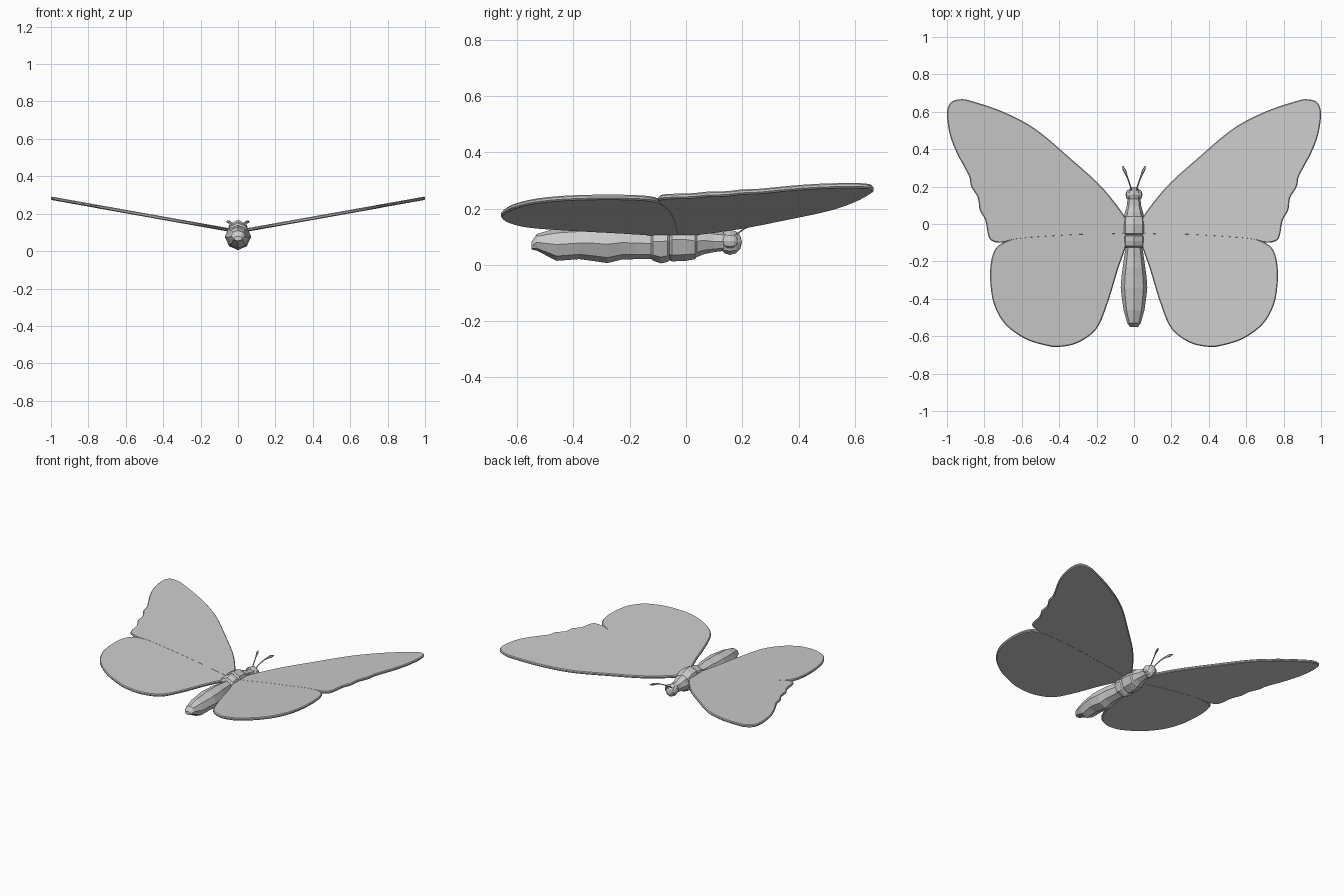
import bpy
import bmesh
import math
from mathutils import Matrix, Vector

if "Cube" in bpy.data.objects:
    bpy.data.objects.remove(bpy.data.objects["Cube"], do_unlink=True)

grey = bpy.data.materials.new("plain grey")
grey.use_nodes = True
grey.diffuse_color = (0.6, 0.6, 0.6, 1)
grey.node_tree.nodes["Principled BSDF"].inputs["Base Color"].default_value = (0.6, 0.6, 0.6, 1)


def finish(name, bm, smooth=False):
    """Turn a bmesh into a named, coloured object."""
    bmesh.ops.recalc_face_normals(bm, faces=bm.faces[:])
    mesh = bpy.data.meshes.new(name)
    bm.to_mesh(mesh)
    bm.free()
    mesh.materials.append(grey)
    obj = bpy.data.objects.new(name, mesh)
    bpy.context.collection.objects.link(obj)
    if smooth:
        bpy.ops.object.select_all(action="DESELECT")
        obj.select_set(True)
        bpy.context.view_layer.objects.active = obj
        bpy.ops.object.shade_smooth_by_angle(angle=math.radians(40))
    return obj


def loft(bm, rings):
    """Skin equal rings of points and cap both ends."""
    loops = [[bm.verts.new(p) for p in ring] for ring in rings]
    for a, b in zip(loops, loops[1:]):
        for i in range(len(a)):
            j = (i + 1) % len(a)
            bm.faces.new((a[i], a[j], b[j], b[i]))
    bm.faces.new(loops[0])
    bm.faces.new(loops[-1])


def body_part(name, sections, sides=8):
    """Faceted body segment from sections of (y, half width, bottom, top)."""
    rings = []
    for y, width, low, high in sections:
        mid, tall = (low + high) / 2, (high - low) / 2
        angles = [math.tau * i / sides for i in range(sides)]
        rings.append([(width * math.cos(a), y, mid + tall * math.sin(a)) for a in angles])
    bm = bmesh.new()
    loft(bm, rings)
    finish(name, bm)


def smooth_outline(points, steps=5):
    """Closed Catmull-Rom curve through the points."""
    pts = [Vector(p) for p in points]
    out = []
    for i in range(len(pts)):
        a, b, c, d = (pts[(i + k) % len(pts)] for k in (-1, 0, 1, 2))
        for s in range(steps):
            t = s / steps
            out.append(0.5 * (2 * b + (c - a) * t + (2 * a - 5 * b + 4 * c - d) * t ** 2
                              + (3 * b - a - 3 * c + d) * t ** 3))
    return out


def wing(name, points, side, lift):
    """Thin plate with a chamfered rim, rising away from the body."""
    outline = smooth_outline(points)
    inner = []
    for i, p in enumerate(outline):
        along = (outline[(i + 1) % len(outline)] - outline[i - 1]).normalized()
        inner.append(p + Vector((along.y, -along.x)) * 0.005)
    rings = []
    for line, height in ((inner, -0.009), (outline, -0.004), (outline, 0.004), (inner, 0.009)):
        rings.append([(side * p.x, p.y, 0.105 + 0.178 * p.x + height + lift) for p in line])
    bm = bmesh.new()
    loft(bm, rings)
    bmesh.ops.triangulate(bm, faces=[f for f in bm.faces if len(f.verts) > 4])
    finish(name, bm)


def antenna(name, side):
    """Thin curved stalk with a swollen tip."""
    path = [(0.012, 0.175, 0.105, 0.004), (0.02, 0.205, 0.127, 0.004),
            (0.032, 0.24, 0.145, 0.004), (0.042, 0.265, 0.153, 0.006),
            (0.051, 0.288, 0.157, 0.009), (0.06, 0.31, 0.158, 0.003)]
    rings = []
    for x, y, z, r in path:
        angles = [math.tau * i / 6 for i in range(6)]
        rings.append([(side * (x + r * math.cos(a)), y, z + r * math.sin(a)) for a in angles])
    bm = bmesh.new()
    loft(bm, rings)
    finish(name, bm, smooth=True)


def ball(name, centre, size, segments, rings):
    """Faceted ellipsoid with its poles along the body."""
    bm = bmesh.new()
    place = (Matrix.Translation(centre) @ Matrix.Diagonal((*size, 1))
             @ Matrix.Rotation(math.pi / 2, 4, "X"))
    bmesh.ops.create_uvsphere(bm, u_segments=segments, v_segments=rings, radius=1, matrix=place)
    finish(name, bm)


# Body
body_part("abdomen", [
    (-0.55, 0.022, 0.055, 0.08), (-0.53, 0.036, 0.05, 0.11), (-0.46, 0.056, 0.014, 0.13),
    (-0.38, 0.067, 0.02, 0.135), (-0.34, 0.071, 0.015, 0.14), (-0.28, 0.067, 0.006, 0.14),
    (-0.23, 0.06, 0.018, 0.14), (-0.18, 0.053, 0.02, 0.135), (-0.11, 0.043, 0.02, 0.13)])
body_part("thorax", [
    (-0.125, 0.048, 0.022, 0.135), (-0.118, 0.062, 0.015, 0.15), (-0.09, 0.064, 0.005, 0.16),
    (-0.065, 0.064, 0.01, 0.16), (-0.058, 0.055, 0.016, 0.155), (-0.05, 0.064, 0.012, 0.168),
    (0, 0.064, 0.014, 0.165), (0.032, 0.062, 0.02, 0.15), (0.04, 0.052, 0.03, 0.14)])
body_part("neck", [
    (0.035, 0.054, 0.026, 0.142), (0.065, 0.048, 0.038, 0.135),
    (0.1, 0.038, 0.045, 0.12), (0.14, 0.034, 0.05, 0.115)])
ball("head", (0, 0.157, 0.08), (0.038, 0.042, 0.045), 8, 6)

# Wing outlines, running clockwise from the root
FORE = [(0.03, 0.01), (0.165, 0.19), (0.35, 0.36), (0.53, 0.51), (0.7, 0.6), (0.86, 0.655),
        (0.925, 0.667), (0.98, 0.65), (1, 0.59), (0.985, 0.48), (0.95, 0.385), (0.905, 0.3),
        (0.88, 0.25), (0.87, 0.2), (0.835, 0.14), (0.825, 0.075), (0.795, 0.02), (0.78, -0.06),
        (0.76, -0.09), (0.705, -0.1), (0.6, -0.08), (0.3, -0.06), (0.03, -0.05)]
HIND = [(0.03, -0.03), (0.2, -0.03), (0.4, -0.04), (0.6, -0.065), (0.7, -0.1), (0.745, -0.14),
        (0.767, -0.22), (0.767, -0.33), (0.745, -0.44), (0.685, -0.54), (0.58, -0.615),
        (0.47, -0.65), (0.4, -0.657), (0.3, -0.635), (0.2, -0.56), (0.14, -0.42),
        (0.085, -0.24), (0.04, -0.11)]

# Mirrored parts
for label, side in (("left", 1), ("right", -1)):
    wing(label + "_forewing", FORE, side, 0)
    wing(label + "_hindwing", HIND, side, -0.0006)
    antenna(label + "_antenna", side)
    ball(label + "_eye", (side * 0.028, 0.157, 0.085), (0.017, 0.027, 0.028), 8, 6)
